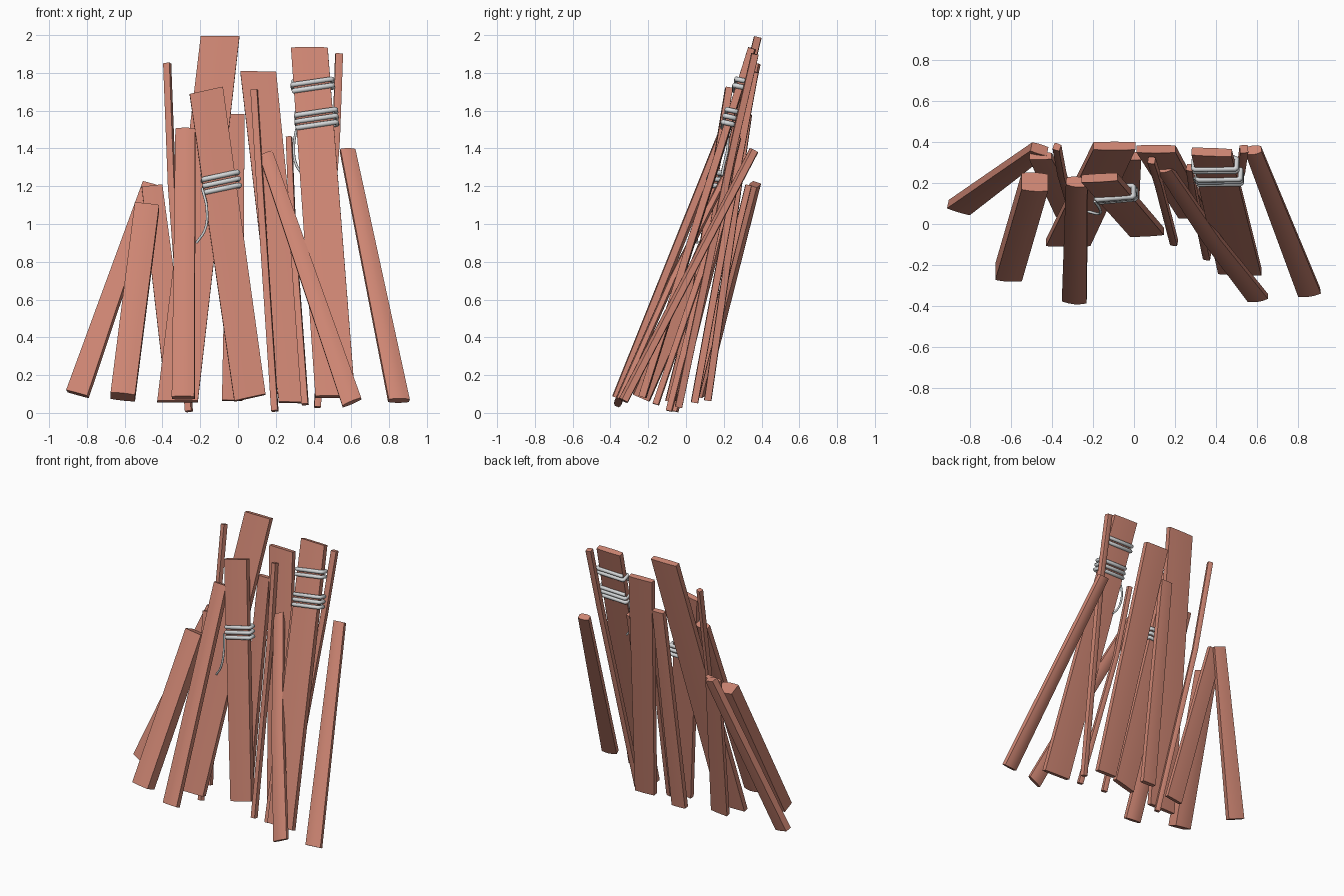
import bpy
import bmesh
from math import cos, sin, radians
from mathutils import Vector

cube = bpy.data.objects.get("Cube")
if cube:
    bpy.data.objects.remove(cube, do_unlink=True)


def make_material(name, rgb):
    mat = bpy.data.materials.new(name)
    mat.use_nodes = True
    mat.diffuse_color = (*rgb, 1)
    shader = mat.node_tree.nodes["Principled BSDF"]
    shader.inputs["Base Color"].default_value = (*rgb, 1)
    shader.inputs["Roughness"].default_value = 0.7
    return mat


wood = make_material("reddish wood", (0.61, 0.235, 0.17))
metal = make_material("grey wire", (0.66, 0.68, 0.69))


def plank_frame(bottom, top, yaw, tilt=None):
    """Length, width and thickness directions; tilt is the slope of the sawn ends."""
    along = (Vector(top) - Vector(bottom)).normalized()
    across = Vector((cos(radians(yaw)), sin(radians(yaw)), 0))
    if tilt is None:
        across = (across - along * across.dot(along)).normalized()
    else:
        across.z = tilt
    return along, across, along.cross(across).normalized()


def plank(name, bottom, top, widths, thick, yaw=0, knee=None, tilt=None, crown=0.12):
    """Tapered board with crowned front and back, optionally bent at a knee."""
    along, across, back = plank_frame(bottom, top, yaw, tilt)
    path = [Vector(p) for p in (bottom, knee, top) if p]
    steps = (-1, -0.5, 0, 0.5, 1)
    bm = bmesh.new()
    rings = []
    for i, centre in enumerate(path):
        f = i / (len(path) - 1)
        half = (widths[0] * (1 - f) + widths[1] * f) / 2
        front = [(a * half, -thick / 2 * (1 - crown * a * a)) for a in steps]
        section = front + [(a, -b) for a, b in reversed(front)]
        rings.append([bm.verts.new(centre + across * a + back * b)
                      for a, b in section])
    for low, high in zip(rings, rings[1:]):
        for j in range(len(low)):
            k = (j + 1) % len(low)
            bm.faces.new((low[j], low[k], high[k], high[j]))
    bm.faces.new(rings[0][::-1])
    bm.faces.new(rings[-1])
    bmesh.ops.recalc_face_normals(bm, faces=bm.faces)
    mesh = bpy.data.meshes.new(name)
    bm.to_mesh(mesh)
    bm.free()
    mesh.materials.append(wood)
    obj = bpy.data.objects.new(name, mesh)
    bpy.context.collection.objects.link(obj)
    bpy.ops.object.select_all(action="DESELECT")
    obj.select_set(True)
    bpy.context.view_layer.objects.active = obj
    bpy.ops.object.shade_smooth_by_angle(angle=radians(40))
    return bottom, top, widths, thick, yaw


def wire(name, points, radius, smooth=False):
    """Round wire through the given points."""
    curve = bpy.data.curves.new(name, "CURVE")
    curve.dimensions = "3D"
    curve.bevel_depth = radius
    curve.bevel_resolution = 2
    curve.use_fill_caps = True
    spline = curve.splines.new("BEZIER" if smooth else "POLY")
    if smooth:
        spline.resolution_u = 8
        spline.bezier_points.add(len(points) - 1)
        for bp, p in zip(spline.bezier_points, points):
            bp.co = p
            bp.handle_left_type = bp.handle_right_type = "AUTO"
    else:
        spline.points.add(len(points) - 1)
        for sp, p in zip(spline.points, points):
            sp.co = (*p, 1)
    curve.materials.append(metal)
    obj = bpy.data.objects.new(name, curve)
    bpy.context.collection.objects.link(obj)


def binding(name, board, height, turns, shift=0.0, pitch=0.035, radius=0.0135):
    """Wire wound around a board, climbing from the given height."""
    bottom, top, widths, thick, yaw = board
    along, across, back = plank_frame(bottom, top, yaw)
    f = (height - bottom[2]) / (top[2] - bottom[2])
    centre = Vector(bottom).lerp(Vector(top), f) + across * shift
    half = (widths[0] * (1 - f) + widths[1] * f) / 2 + radius * 0.5
    deep = thick / 2 + radius * 0.4
    loop = [(-1, -0.8, 0), (-0.93, -1, 0), (0.93, -1, 0.4), (1, -0.8, 0.4),
            (1, 0.8, 0.5), (0.93, 1, 0.5), (-0.93, 1, 0.9), (-1, 0.8, 0.9)]
    points = [centre + across * a * half + back * b * deep
              + along * (turn + c) * pitch
              for turn in range(turns) for a, b, c in loop]
    wire(name, points, radius)


# Left group of boards
plank("far_left_board", (-0.85, 0.08, 0.10), (-0.46, 0.365, 1.21), (0.12, 0.085), 0.05, -12)
plank("left_post", (-0.61, -0.235, 0.085), (-0.482, 0.205, 1.09), (0.13, 0.13), 0.1)
plank("left_rear_board", (-0.315, 0.05, 0.07), (-0.455, 0.33, 1.2), (0.13, 0.11), 0.035)
plank("left_front_post", (-0.29, -0.365, 0.08), (-0.278, 0.205, 1.5), (0.12, 0.105), 0.055, -5,
      tilt=0, crown=0.35)

# Central boards
plank("tall_rear_board", (-0.32, -0.09, 0.06), (-0.095, 0.38, 1.99), (0.215, 0.205), 0.042,
      tilt=0)
bound_centre = plank("bound_centre_board", (0.063, -0.04, 0.08), (-0.168, 0.225, 1.705),
                     (0.165, 0.176), 0.042, 3, tilt=0.22)
plank("narrow_rear_board", (-0.03, 0.115, 0.065), (-0.01, 0.33, 1.58), (0.11, 0.09), 0.04)
plank("wide_rear_board", (0.295, 0.045, 0.055), (0.107, 0.365, 1.805), (0.158, 0.19), 0.04,
      tilt=-0.02)

# Right group of boards
plank("diagonal_brace", (0.603, -0.36, 0.055), (0.148, 0.27, 1.37), (0.1, 0.07), 0.042, 8,
      knee=(0.38, -0.075, 0.7), tilt=0.42, crown=0.4)
bound_right = plank("bound_right_board", (0.515, -0.23, 0.085), (0.378, 0.35, 1.93),
                    (0.21, 0.195), 0.042, -2, tilt=0)
plank("far_right_board", (0.852, -0.332, 0.065), (0.58, 0.36, 1.39), (0.112, 0.08), 0.05, 8,
      tilt=0, crown=0.35)

# Thin bent sticks
plank("left_stick", (-0.26, -0.06, 0.008), (-0.375, 0.375, 1.85), (0.035, 0.035), 0.035,
      -20, knee=(-0.35, 0.24, 1.2))
plank("centre_stick", (0.195, -0.09, 0.01), (0.085, 0.31, 1.71), (0.035, 0.035), 0.035,
      -10, knee=(0.12, 0.2, 1.15))
plank("right_stick", (0.355, -0.16, 0.045), (0.27, 0.275, 1.46), (0.035, 0.03), 0.035,
      -10, knee=(0.29, 0.15, 0.95))
plank("far_right_stick", (0.42, -0.04, 0.03), (0.535, 0.365, 1.9), (0.035, 0.04), 0.04,
      5, knee=(0.52, 0.26, 1.45))

# Wire bindings and their loose ends
binding("centre_binding", bound_centre, 1.175, 3, 0.011)
binding("right_lower_binding", bound_right, 1.51, 3, 0.01)
binding("right_upper_binding", bound_right, 1.705, 2, 0.003)
wire("centre_loose_end", [(-0.19, 0.11, 1.19), (-0.165, 0.07, 1.08),
                          (-0.175, 0.05, 0.97), (-0.22, 0.06, 0.9)], 0.007, True)
wire("right_loose_end", [(0.315, 0.22, 1.53), (0.295, 0.22, 1.4),
                         (0.31, 0.2, 1.31), (0.35, 0.19, 1.255)], 0.007, True)
